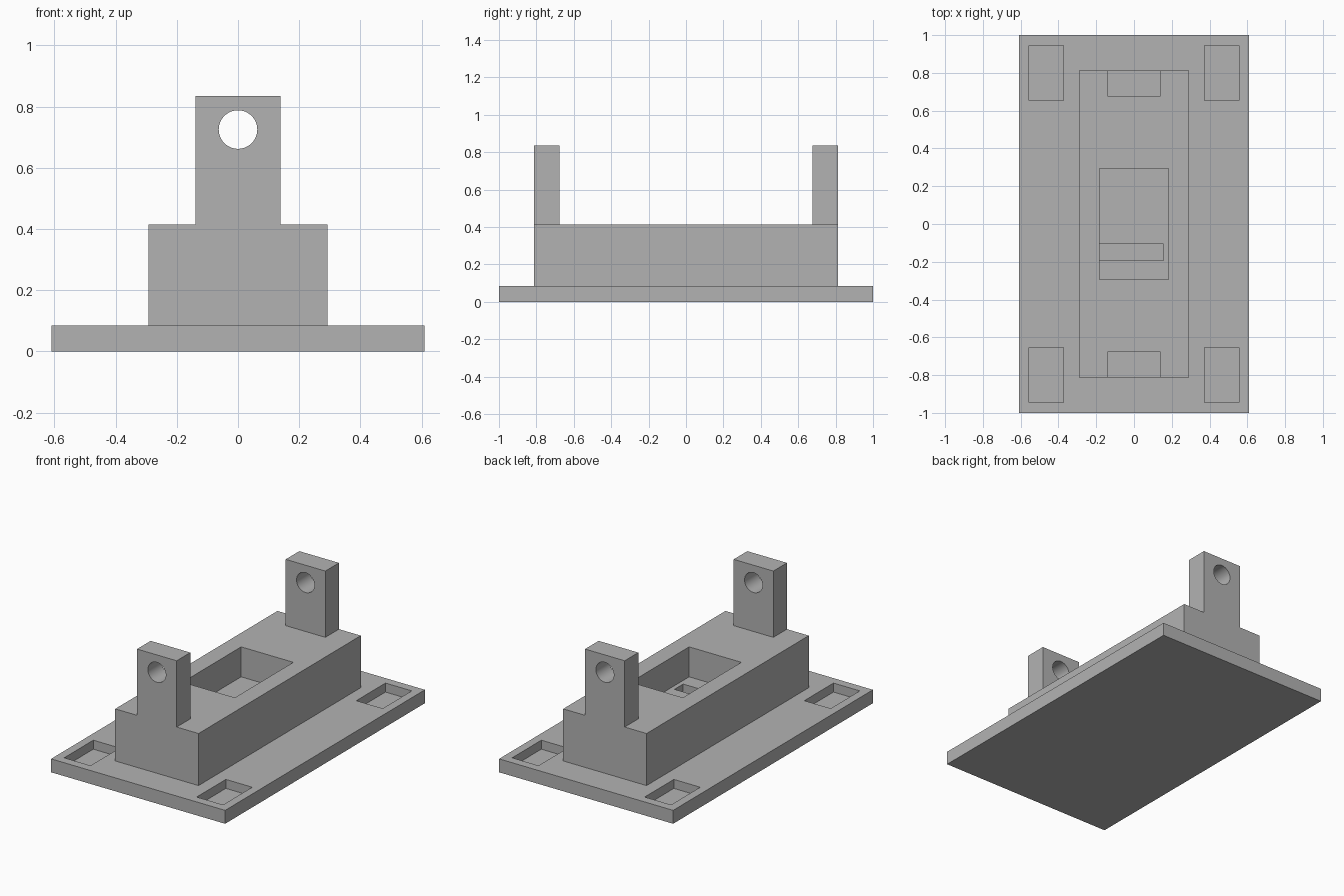
import bpy
import math

default = bpy.data.objects.get("Cube")
if default:
    bpy.data.objects.remove(default, do_unlink=True)

grey = bpy.data.materials.new("plain grey")
grey.use_nodes = True
colour = (0.45, 0.45, 0.45, 1)
grey.diffuse_color = colour
grey.node_tree.nodes["Principled BSDF"].inputs["Base Color"].default_value = colour


def box(name, x, y, z):
    """Box spanning the given (low, high) ranges."""
    spans = (x, y, z)
    bpy.ops.mesh.primitive_cube_add(size=1, location=[(a + b) / 2 for a, b in spans])
    obj = bpy.context.object
    obj.name = name
    obj.scale = [b - a for a, b in spans]
    bpy.ops.object.transform_apply(location=True, rotation=True, scale=True)
    obj.data.materials.append(grey)
    return obj


def carve(target, cutter):
    """Subtract the cutter from the target and discard the cutter."""
    cutter.hide_render = True
    mod = target.modifiers.new("carve", "BOOLEAN")
    mod.operation = "DIFFERENCE"
    mod.solver = "EXACT"
    mod.object = cutter
    bpy.ops.object.select_all(action="DESELECT")
    target.select_set(True)
    bpy.context.view_layer.objects.active = target
    bpy.ops.object.modifier_apply(modifier=mod.name)
    bpy.data.objects.remove(cutter, do_unlink=True)


BASE_TOP, BODY_TOP, POST_TOP = 0.085, 0.415, 0.835
END = 0.812

# Base plate with a shallow pocket near each corner
base = box("base_plate", (-0.61, 0.61), (-1, 1), (0, BASE_TOP))
for sx in (-1, 1):
    for sy in (-1, 1):
        xs = sorted((sx * 0.372, sx * 0.557))
        ys = sorted((sy * 0.653, sy * 0.945))
        carve(base, box("corner_pocket_cutter", xs, ys, (0.028, 0.2)))

# Raised body with a central pocket and a slot in the pocket floor
body = box("body_block", (-0.292, 0.292), (-END, END), (BASE_TOP, BODY_TOP))
carve(body, box("central_pocket_cutter", (-0.183, 0.183), (-0.293, 0.293), (0.225, 0.5)))
carve(body, box("floor_slot_cutter", (-0.183, 0.155), (-0.193, -0.106), (0.17, 0.3)))

# Upright post at each end, pierced by a round hole
for side, name in ((-1, "front_post"), (1, "back_post")):
    ys = sorted((side * END, side * 0.676))
    post = box(name, (-0.139, 0.139), ys, (BODY_TOP, POST_TOP))
    bpy.ops.mesh.primitive_cylinder_add(
        vertices=48, radius=0.063, depth=0.4,
        location=(0, sum(ys) / 2, 0.725), rotation=(math.pi / 2, 0, 0))
    hole = bpy.context.object
    hole.data.materials.append(grey)
    carve(post, hole)
    bpy.ops.object.shade_smooth_by_angle(angle=math.radians(30))
